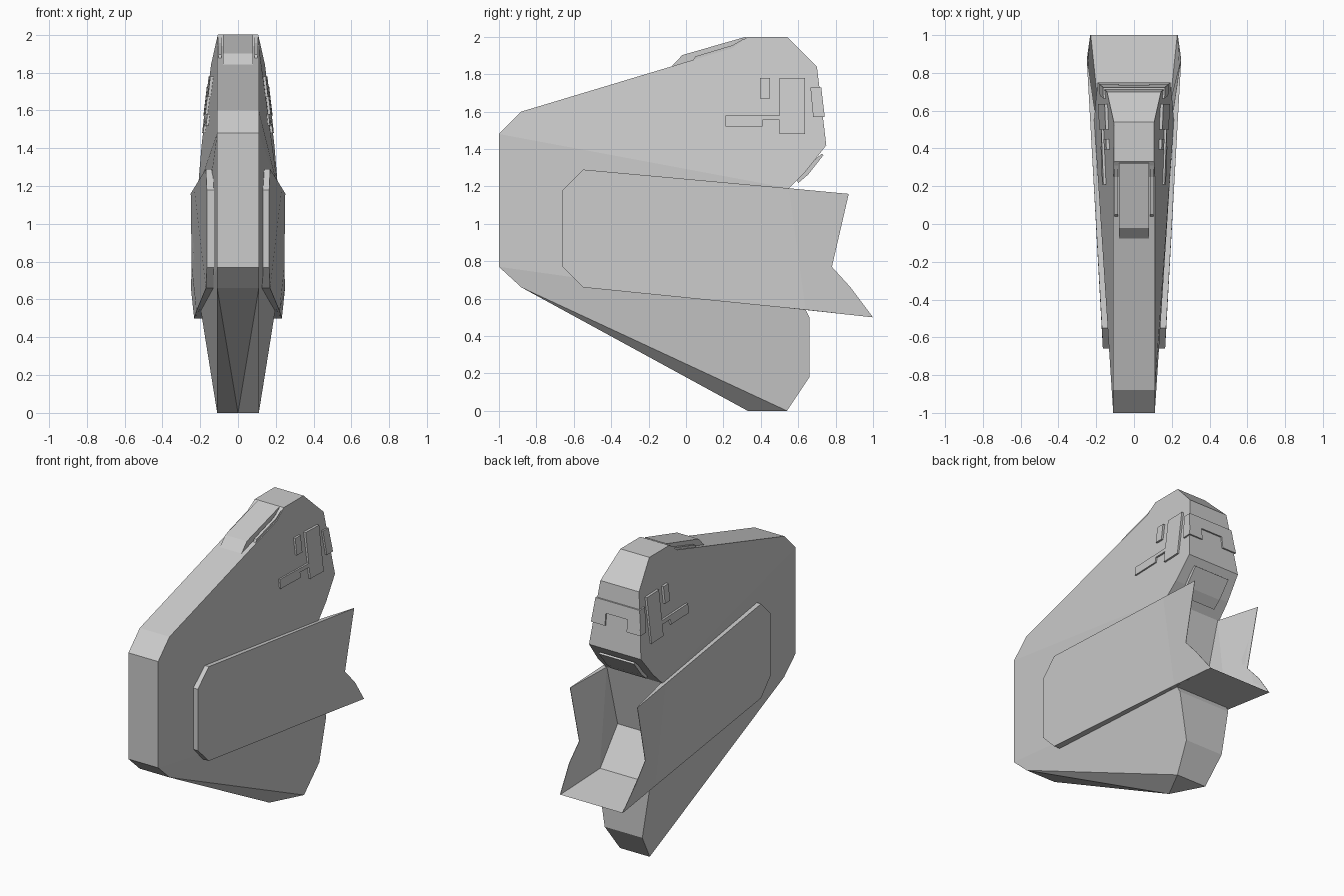
import bpy, bmesh

if "Cube" in bpy.data.objects:
    bpy.data.objects.remove(bpy.data.objects["Cube"])


def finish(name, bm, mirror=False):
    bmesh.ops.recalc_face_normals(bm, faces=bm.faces)
    me = bpy.data.meshes.new(name)
    bm.to_mesh(me)
    bm.free()
    ob = bpy.data.objects.new(name, me)
    bpy.context.collection.objects.link(ob)
    if mirror:
        mod = ob.modifiers.new("mirror", 'MIRROR')
        mod.use_clip = False
        mod.use_mirror_merge = False
    return ob


def slab(name, pts, xa, xb, splits=None, skip=(), mirror=False, extra=None):
    """Join a y-z profile at x values xa to the same profile at xb."""
    bm = bmesh.new()
    a = [bm.verts.new((x, y, z)) for (y, z), x in zip(pts, xa)]
    b = [bm.verts.new((x, y, z)) for (y, z), x in zip(pts, xb)]
    n = len(pts)
    for part in splits or [range(n)]:
        bm.faces.new([a[i] for i in part])
        bm.faces.new([b[i] for i in reversed(part)])
    for i in range(n):
        if i not in skip:
            j = (i + 1) % n
            bm.faces.new((a[i], b[i], b[j], a[j]))
    if extra:
        extra(bm, a, b)
    return finish(name, bm, mirror)


def skin(y, z):
    """Half width of the hull on its sloping upper side."""
    return 0.11 + 0.114 * (1.6 + 0.33 * (y + 0.88) - z)


# Hull: tapered body with a pointed lower keel
hull = [(-1, 1.48), (-.88, 1.6), (.25, 1.94), (.33, 2), (.54, 2), (.7, 1.84),
        (.75, 1.42), (.64, 1.28), (.55, 1.19), (.46, .78), (.64, .54),
        (.66, .5), (.66, .18), (.54, 0), (-.88, .66), (-1, .77)]
half = [.11, .11, .11, .107, .107, .143, .192, .204, .211, .205, .196,
        .19, .139, .11, .11, .11]


def keel(bm, a, b):
    tip = bm.verts.new((0, .33, 0))
    for p, q in ((a[13], a[14]), (a[14], b[14]), (b[14], b[13]), (b[13], a[13])):
        bm.faces.new((p, q, tip))


slab("hull", hull, half, [-h for h in half],
     splits=[list(range(0, 9)), [0, 8, 9, 10, 15], [10, 11, 12, 13, 14, 15]],
     skip=(13,), extra=keel)

# Side fins, tapering to a thin swept tail
fin = [(-.66, .77), (-.66, 1.18), (-.55, 1.29), (.55, 1.19), (.87, 1.16),
       (.78, .77), (.88, .66), (1.0, .5), (.64, .54), (-.55, .66)]
outer = [.165, .165, .17, .232, .25, .245, .249, .232, .22, .17]
inner = [.125, .125, .125, .2, .247, .242, .246, .229, .19, .125]
slab("side_fin", fin, outer, inner,
     splits=[[0, 1, 2, 3, 8, 9], [3, 4, 5, 6, 7, 8]], mirror=True)

# Thin floor joining the fin tails
w = [.2, .231, .2]
slab("tail_floor", [(.55, .549), (1.0, .5), (.55, .558)], w, [-v for v in w])

# Canopy on the top slope, with narrow side steps
slab("canopy", [(-.08, 1.838), (-.02, 1.902), (.32, 2.0), (.34, 1.96), (.2, 1.88)],
     [.08] * 5, [-.08] * 5)
slab("canopy_step", [(.03, 1.86), (.05, 1.895), (.25, 1.955), (.31, 1.99), (.3, 1.93)],
     [.104] * 5, [.086] * 5, mirror=True)

# Raised panels on the upper sides
panels = {
    "side_panel": [(.5, 1.78), (.635, 1.78), (.635, 1.48), (.5, 1.48), (.5, 1.555),
                   (.41, 1.555), (.41, 1.52), (.21, 1.52), (.21, 1.58), (.5, 1.58)],
    "small_panel": [(.395, 1.78), (.45, 1.78), (.45, 1.67), (.395, 1.67)],
    "corner_panel": [(.665, 1.73), (.721, 1.73), (.742, 1.57), (.68, 1.57)],
}
for name, pts in panels.items():
    xs = [skin(y, z) for y, z in pts]
    slab(name, pts, [x + .009 for x in xs], [x - .02 for x in xs], mirror=True)

# Notched panel across the back: a band with a leg at each side
def band(name, z0, z1, x0=None, mirror=False):
    back = lambda z: .713 + .119 * (1.73 - z)
    pts = [(back(z1) - .03, z1), (back(z1) + .01, z1),
           (back(z0) + .01, z0), (back(z0) - .03, z0)]
    xs = [skin(y, z) + .008 for y, z in pts]
    slab(name, pts, xs, [-x for x in xs] if x0 is None else [x0] * 4, mirror=mirror)


band("rear_band", 1.65, 1.73)
band("rear_leg", 1.57, 1.65, .08, True)

# Plate under the rear overhang
slab("overhang_plate", [(.725, 1.375), (.735, 1.367), (.652, 1.262), (.6, 1.218), (.59, 1.24), (.63, 1.29)],
     [.13] * 6, [-.13] * 6)
